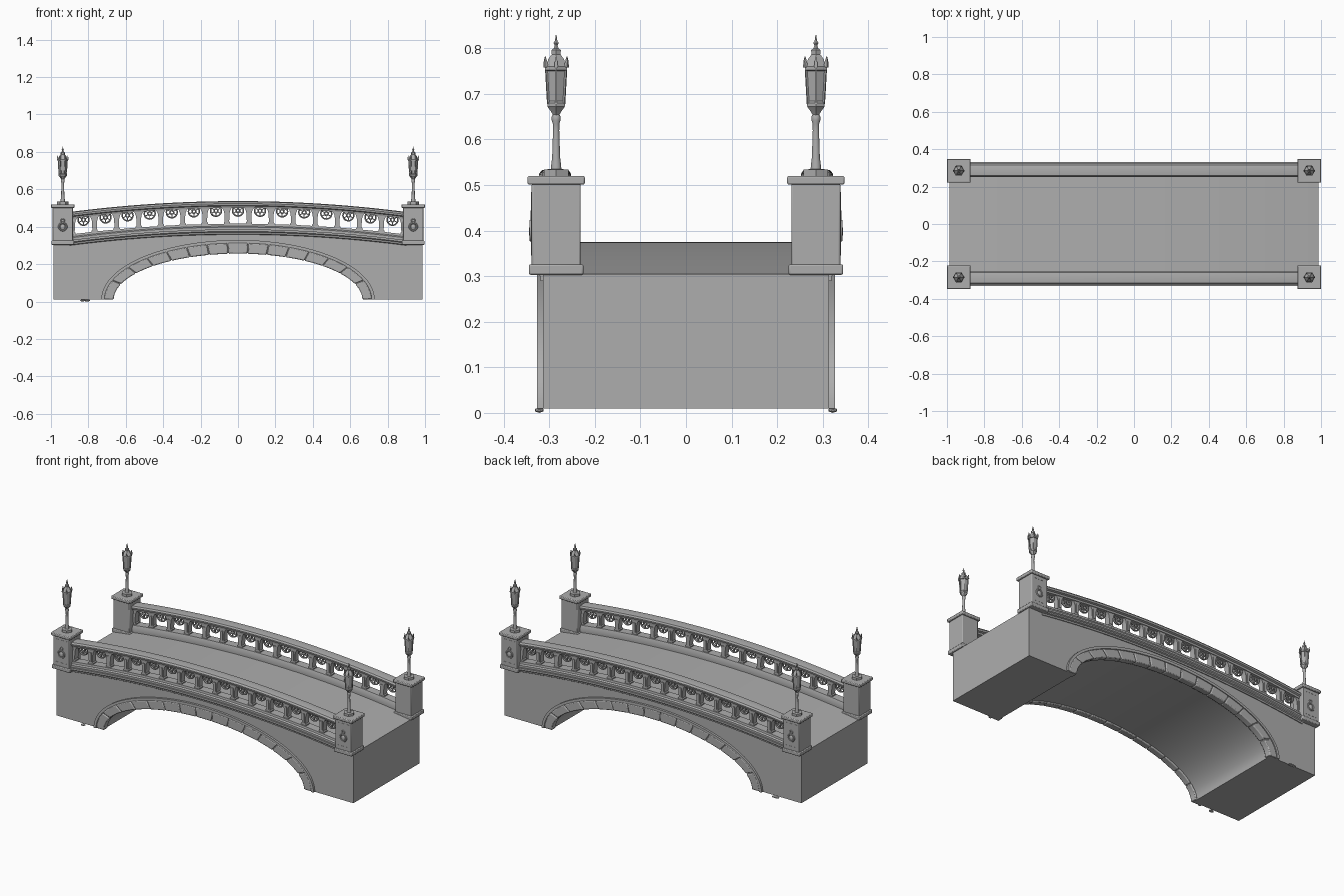
import bpy, bmesh, math, random
from mathutils import Matrix, Vector

if "Cube" in bpy.data.objects:
    bpy.data.objects.remove(bpy.data.objects["Cube"])

random.seed(4)
stone = bpy.data.materials.new("grey stone")
stone.diffuse_color = (0.42, 0.42, 0.42, 1)
stone.use_nodes = True
stone.node_tree.nodes["Principled BSDF"].inputs["Base Color"].default_value = stone.diffuse_color
K = 0.072            # camber of deck and railing
Y = -0.287           # centre line of the front railing
PX = 0.937           # corner pier centre in x


def finish(name, bm, mirror=(False, False), bevel=0):
    bmesh.ops.recalc_face_normals(bm, faces=bm.faces[:])
    me = bpy.data.meshes.new(name)
    bm.to_mesh(me)
    bm.free()
    me.materials.append(stone)
    ob = bpy.data.objects.new(name, me)
    bpy.context.collection.objects.link(ob)
    bpy.ops.object.select_all(action='DESELECT')
    ob.select_set(True)
    bpy.context.view_layer.objects.active = ob
    bpy.ops.object.shade_smooth_by_angle(angle=math.radians(35))
    if bevel:
        b = ob.modifiers.new("bevel", 'BEVEL')
        b.width, b.segments = bevel, 2
    if any(mirror):
        m = ob.modifiers.new("mirror", 'MIRROR')
        m.use_axis = (mirror[0], mirror[1], False)
        m.use_mirror_merge = False
    return ob


def box(bm, x0, x1, y0, y1, z0, z1):
    m = Matrix.Translation(((x0 + x1) / 2, (y0 + y1) / 2, (z0 + z1) / 2)) @ \
        Matrix.Diagonal((x1 - x0, y1 - y0, z1 - z0, 1))
    bmesh.ops.create_cube(bm, size=1, matrix=m)


def prism(bm, pts, y0, y1):
    """Outline in x, z given depth along y."""
    a = [bm.verts.new((x, y0, z)) for x, z in pts]
    b = [bm.verts.new((x, y1, z)) for x, z in pts]
    bm.faces.new(a)
    bm.faces.new(b[::-1])
    for i in range(len(pts)):
        j = (i + 1) % len(pts)
        bm.faces.new((a[i], a[j], b[j], b[i]))


def loft(bm, rings, closed=False):
    rows = [[bm.verts.new(p) for p in r] for r in rings]
    n = len(rows[0])
    pairs = list(zip(rows, rows[1:])) + ([(rows[-1], rows[0])] if closed else [])
    for r, s in pairs:
        for i in range(n):
            j = (i + 1) % n
            bm.faces.new((r[i], r[j], s[j], s[i]))
    if not closed:
        bm.faces.new(rows[0][::-1])
        bm.faces.new(rows[-1])


def lathe(bm, prof, cx, cy, n):
    loft(bm, [[(cx + r * math.cos(2 * math.pi * i / n), cy + r * math.sin(2 * math.pi * i / n), z)
               for i in range(n)] for r, z in prof])


def ring(bm, cx, cy, cz, R, r, n=20, flat=1.0):
    """Upright ring facing the front."""
    loft(bm, [[(cx + (R + r * math.cos(b)) * math.cos(a), cy + flat * r * math.sin(b),
                cz + (R + r * math.cos(b)) * math.sin(a))
               for b in (k * math.pi / 3 for k in range(6))]
              for a in (2 * math.pi * i / n for i in range(n))], closed=True)


def camber_sweep(name, prof, half):
    """Profile (y, z at mid-span) swept along the camber."""
    bm = bmesh.new()
    xs = [half * (i / 20 - 1) for i in range(41)]
    loft(bm, [[(x, y, z - K * x * x) for y, z in prof] for x in xs])
    return finish(name, bm, (False, True))


def arch(a, h, t):
    return (a * math.cos(t), 0.01 + h * math.sin(t))


# solid body with deck and vault
bm = bmesh.new()
xs = [0.987 * (1 - i / 20) for i in range(41)]
top = [(x, 0.375 - K * x * x) for x in xs]
vault = [arch(0.674, 0.255, math.pi * (1 - i / 48)) for i in range(49)]
prism(bm, top + [(-0.987, 0.01)] + vault + [(0.987, 0.01)], -0.314, 0.314)
finish("bridge_body", bm)

# arch stones, equal lengths along the curve
fine = [math.pi * i / 2000 for i in range(2001)]
length = [0]
for t0, t1 in zip(fine, fine[1:]):
    length.append(length[-1] + (Vector(arch(0.7, 0.285, t1)) - Vector(arch(0.7, 0.285, t0))).length)


def angle_at(f):
    return next(t for t, s in zip(fine, length) if s >= f * length[-1] - 1e-9)


bm = bmesh.new()
N = 15
for i in range(N):
    ts = [angle_at(min(1, (i + 0.02 + 0.96 * k / 5) / N)) for k in range(6)]
    pts = [arch(0.665, 0.246, t) for t in ts] + [arch(0.715, 0.303, t) for t in ts[::-1]]
    prism(bm, pts, -0.325 - random.uniform(0, 0.002), -0.285)
finish("arch_stones", bm, (False, True), 0.005)

# moulding around the arch and mortar backing
bm = bmesh.new()
for a0, h0, a1, h1, y in ((0.715, 0.303, 0.731, 0.319, -0.327), (0.668, 0.25, 0.72, 0.31, -0.32)):
    rows = []
    for i in range(49):
        t = math.pi * i / 48
        (xa, za), (xb, zb) = arch(a0, h0, t), arch(a1, h1, t)
        rows.append([(xa, y, za), (xb, y, zb), (xb, -0.29, zb), (xa, -0.29, za)])
    loft(bm, rows)
finish("arch_moulding", bm, (False, True))

# cornice, railing plinth and handrail
camber_sweep("cornice", [(-0.256, 0.348), (-0.319, 0.348), (-0.319, 0.358), (-0.326, 0.362),
                         (-0.326, 0.37), (-0.331, 0.375), (-0.331, 0.386), (-0.256, 0.386)], 0.9)
camber_sweep("railing_plinth", [(-0.256, 0.38), (-0.322, 0.38), (-0.322, 0.398), (-0.314, 0.404),
                                (-0.312, 0.416), (-0.262, 0.416), (-0.256, 0.40)], 0.9)
camber_sweep("handrail", [(-0.266, 0.5), (-0.308, 0.5), (-0.311, 0.51), (-0.321, 0.514), (-0.323, 0.524),
                          (-0.316, 0.533), (-0.287, 0.537), (-0.258, 0.533), (-0.252, 0.524),
                          (-0.254, 0.514), (-0.264, 0.51)], 0.9)

# balusters with flared bracket heads
P = 0.118
bm = bmesh.new()
half = [(0.017, 0.41), (0.017, 0.422), (0.012, 0.427), (0.013, 0.465), (0.016, 0.483), (0.022, 0.496), (0.03, 0.503)]
for i in range(16):
    cx = (i - 7.5) * P
    dz = K * cx * cx
    pts = [(cx + w, z - dz - K * 2 * cx * w) for w, z in half] + \
          [(cx - w, z - dz + K * 2 * cx * w) for w, z in half[::-1]]
    prism(bm, pts, Y - 0.017, Y + 0.017)
    box(bm, cx - 0.006, cx + 0.006, Y - 0.021, Y + 0.021, 0.43 - dz, 0.485 - dz)
finish("balusters", bm, (False, True))

# rosettes tucked up under the handrail
bm = bmesh.new()
for i in range(15):
    cx = (i - 7) * P
    cz = 0.486 - K * cx * cx
    ring(bm, cx, Y, cz, 0.029, 0.004, flat=1.8)
    ring(bm, cx, Y, cz, 0.010, 0.004, 10, 1.8)
    for k in range(6):
        a = math.pi / 6 + k * math.pi / 3
        m = Matrix.Translation((cx, Y, cz)) @ Matrix.Rotation(a, 4, 'Y') @ \
            Matrix.Translation((0.019, 0, 0)) @ Matrix.Diagonal((0.017, 0.009, 0.005, 1))
        bmesh.ops.create_cube(bm, size=1, matrix=m)
finish("railing_rosettes", bm, (False, True))

# corner piers: base, shaft and cap
PY = -0.285
bm = bmesh.new()
for w, z0, z1 in ((0.06, 0.303, 0.326), (0.054, 0.32, 0.503), (0.063, 0.501, 0.52)):
    box(bm, PX - w, PX + w, PY - w, PY + w, z0, z1)
finish("corner_piers", bm, (True, True), 0.004)

# lamp plinths
bm = bmesh.new()
lathe(bm, [(0.031, 0.518), (0.031, 0.534), (0.012, 0.535)], PX, PY, 6)
finish("lamp_plinths", bm, (True, True))

# carved medallions on the outer faces of the piers
bm = bmesh.new()
fy = PY - 0.054
for x0, x1, z0, z1 in ((-0.038, -0.034, 0.345, 0.485), (0.034, 0.038, 0.345, 0.485),
                       (-0.038, 0.038, 0.345, 0.349), (-0.038, 0.038, 0.481, 0.485)):
    box(bm, PX + x0, PX + x1, fy - 0.001, fy + 0.004, z0, z1)
ring(bm, PX, fy, 0.4, 0.02, 0.005)
ring(bm, PX, fy, 0.433, 0.009, 0.003, 12)
bmesh.ops.create_uvsphere(bm, u_segments=12, v_segments=8, radius=1,
                          matrix=Matrix.Translation((PX, fy, 0.398)) @ Matrix.Diagonal((0.013, 0.006, 0.016, 1)))
finish("pier_medallions", bm, (True, True))

# lamp posts
bm = bmesh.new()
lathe(bm, [(0.012, 0.532), (0.011, 0.545), (0.009, 0.56), (0.007, 0.62), (0.0075, 0.635),
           (0.01, 0.642), (0.01, 0.65), (0.007, 0.656), (0.007, 0.664)], PX, PY, 14)
finish("lamp_posts", bm, (True, True))

# six-sided lanterns with bars, crown points and finial
bm = bmesh.new()
lathe(bm, [(0.007, 0.652), (0.012, 0.66), (0.022, 0.672), (0.022, 0.68), (0.018, 0.684), (0.023, 0.75),
           (0.028, 0.752), (0.028, 0.76), (0.023, 0.765), (0.02, 0.776), (0.011, 0.787),
           (0.012, 0.796), (0.006, 0.80), (0.004, 0.807), (0.0065, 0.812), (0.003, 0.817), (0.001, 0.829)], PX, PY, 6)
for k in range(6):
    a = k * math.pi / 3
    d = Vector((math.cos(a), math.sin(a), 0))
    c = Vector((PX, PY, 0))
    s = Vector((-d.y, d.x, 0))
    for stations in (((0.020, 0.002, 0.678), (0.025, 0.002, 0.755)),
                     ((0.026, 0.004, 0.758), (0.027, 0.003, 0.77), (0.0275, 0.0007, 0.782))):
        loft(bm, [[c + d * (r + u * w) + s * v * w + Vector((0, 0, z))
                   for u, v in ((1, 1), (-1, 1), (-1, -1), (1, -1))] for r, w, z in stations])
finish("lanterns", bm, (True, True))

# small rubble at the foot of the walls
bm = bmesh.new()
for cx, cy in ((-0.82, -0.322), (-0.82, 0.322)):
    for _ in range(4):
        m = Matrix.Translation((cx + random.uniform(-0.022, 0.022), cy, 0.006)) @ \
            Matrix.Diagonal((0.012, 0.011, 0.006, 1))
        bmesh.ops.create_icosphere(bm, subdivisions=1, radius=1, matrix=m)
finish("rubble", bm)
